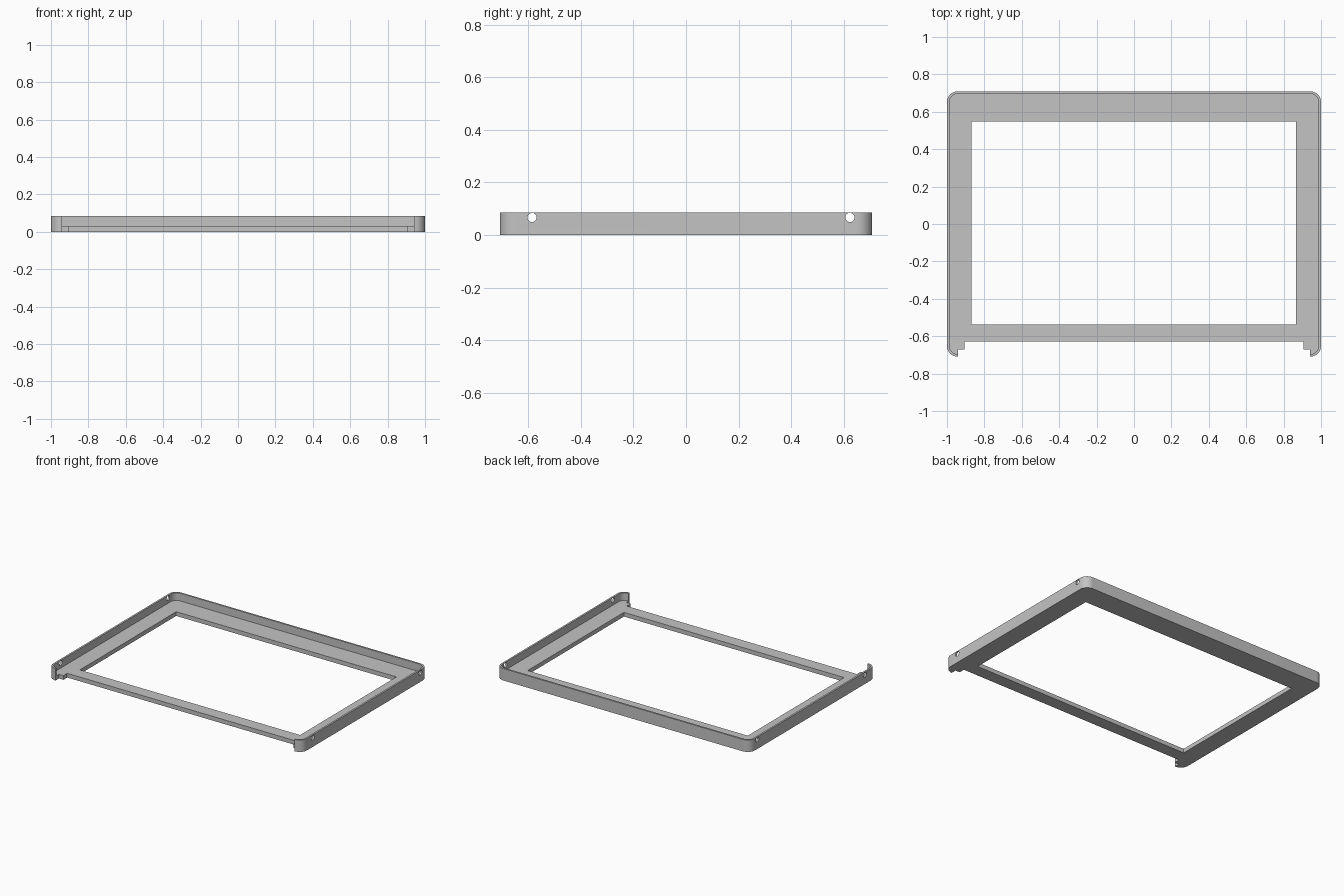
import bpy
import bmesh
from math import cos, sin, pi, radians
from mathutils import Matrix

cube = bpy.data.objects.get("Cube")
if cube:
    bpy.data.objects.remove(cube, do_unlink=True)

HALF_X, HALF_Y, HEIGHT = 1.0, 0.709, 0.085
FLOOR, WALL, RADIUS = 0.03, 0.013, 0.057

grey = bpy.data.materials.new("plain grey")
grey.use_nodes = True
grey.diffuse_color = (0.55, 0.55, 0.55, 1)
grey.node_tree.nodes["Principled BSDF"].inputs["Base Color"].default_value = grey.diffuse_color


def make_object(name, bm):
    bmesh.ops.recalc_face_normals(bm, faces=bm.faces)
    mesh = bpy.data.meshes.new(name)
    bm.to_mesh(mesh)
    bm.free()
    mesh.materials.append(grey)
    obj = bpy.data.objects.new(name, mesh)
    bpy.context.collection.objects.link(obj)
    return obj


def rounded_prism(name, hx, hy, r, z0, z1, steps=10):
    bm = bmesh.new()
    verts = []
    for i, (sx, sy) in enumerate([(1, 1), (-1, 1), (-1, -1), (1, -1)]):
        for k in range(steps + 1):
            a = (i + k / steps) * pi / 2
            verts.append(bm.verts.new((sx * (hx - r) + r * cos(a), sy * (hy - r) + r * sin(a), z0)))
    face = bm.faces.new(verts)
    top = bmesh.ops.extrude_face_region(bm, geom=[face])["geom"]
    bmesh.ops.translate(bm, vec=(0, 0, z1 - z0), verts=[g for g in top if isinstance(g, bmesh.types.BMVert)])
    return make_object(name, bm)


def box(name, x0, x1, y0, y1, z0=-0.1, z1=0.2):
    bm = bmesh.new()
    size = Matrix.Diagonal((x1 - x0, y1 - y0, z1 - z0, 1))
    place = Matrix.Translation(((x0 + x1) / 2, (y0 + y1) / 2, (z0 + z1) / 2))
    bmesh.ops.create_cube(bm, size=1, matrix=place @ size)
    return make_object(name, bm)


def cross_pin(name, y, z, r):
    bm = bmesh.new()
    place = Matrix.Translation((0, y, z)) @ Matrix.Rotation(pi / 2, 4, "Y")
    bmesh.ops.create_cone(bm, cap_ends=True, segments=24, radius1=r, radius2=r, depth=3, matrix=place)
    return make_object(name, bm)


# Tray-shaped bezel with rounded corners
frame = rounded_prism("bezel_frame", HALF_X, HALF_Y, RADIUS, 0, HEIGHT)

# Recess, display window, stepped front opening and side screw holes
cutters = [
    rounded_prism("recess_cutter", HALF_X - WALL, HALF_Y - WALL, RADIUS - WALL, FLOOR, 0.2),
    box("window_cutter", -0.87, 0.866, -0.538, 0.547),
    box("front_opening_cutter", -0.942, 0.942, -1, -0.671),
    box("front_step_cutter", -0.907, 0.907, -1, -0.628),
    cross_pin("front_hole_cutter", -0.586, 0.067, 0.0175),
    cross_pin("back_hole_cutter", 0.624, 0.067, 0.0175),
]
bpy.ops.object.select_all(action="DESELECT")
frame.select_set(True)
bpy.context.view_layer.objects.active = frame
for cutter in cutters:
    cutter.hide_render = True
    cut = frame.modifiers.new(cutter.name, "BOOLEAN")
    cut.operation = "DIFFERENCE"
    cut.solver = "EXACT"
    cut.object = cutter
    bpy.ops.object.modifier_apply(modifier=cut.name)
    bpy.data.objects.remove(cutter, do_unlink=True)

bpy.ops.object.shade_smooth_by_angle(angle=radians(30))
